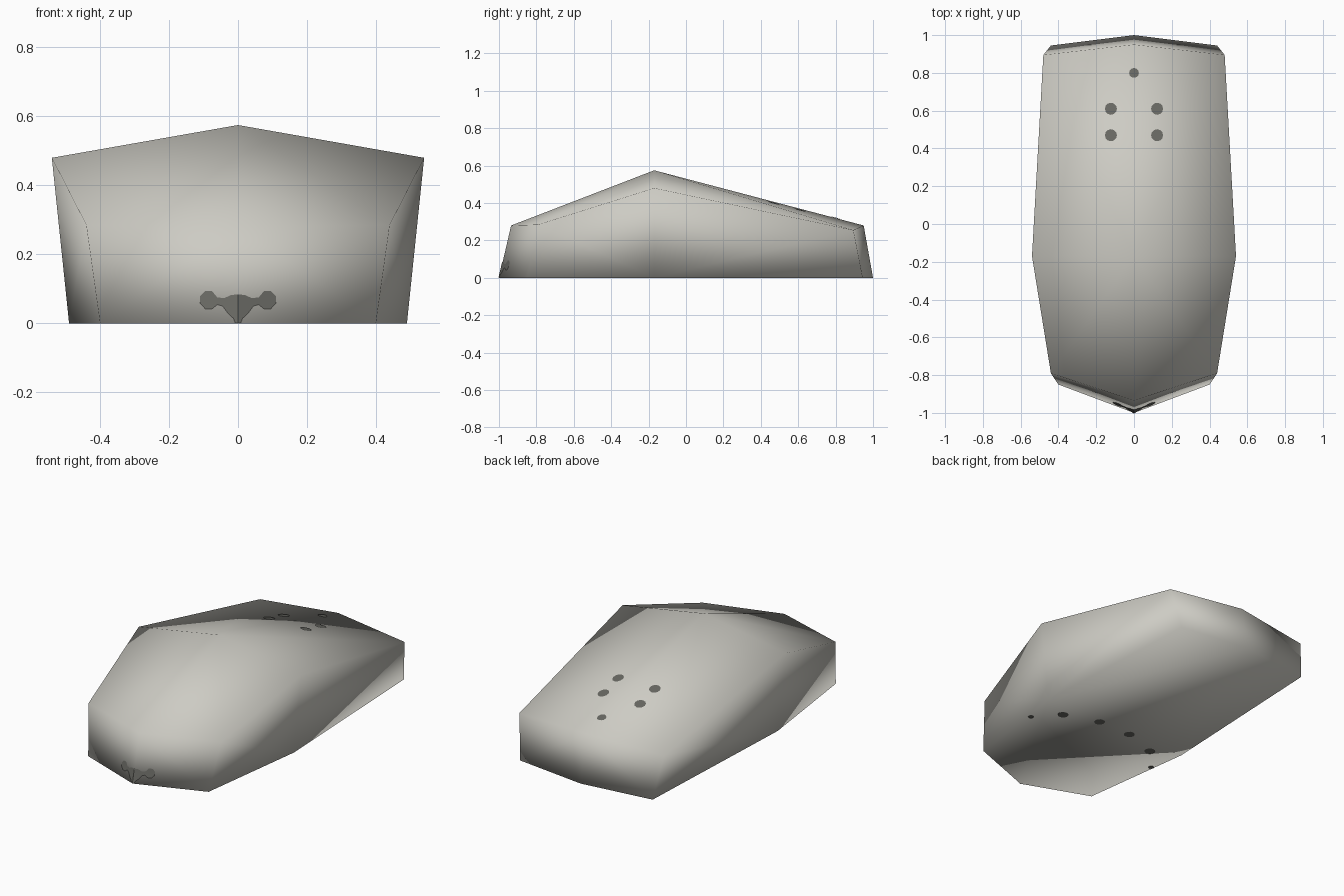
import bpy, bmesh, math
from mathutils import Vector
from mathutils.bvhtree import BVHTree

if "Cube" in bpy.data.objects:
    bpy.data.objects.remove(bpy.data.objects["Cube"])


def material(name, rgb):
    m = bpy.data.materials.new(name)
    m.diffuse_color = (*rgb, 1)
    m.use_nodes = True
    m.node_tree.nodes["Principled BSDF"].inputs["Base Color"].default_value = m.diffuse_color
    return m


shell_mat = material("warm light grey", (0.61, 0.60, 0.55))
spot_mat = material("dark grey", (0.14, 0.14, 0.125))


def finish(bm, name, mat, smooth=True):
    me = bpy.data.meshes.new(name)
    bm.to_mesh(me)
    me.materials.append(mat)
    for p in me.polygons:
        p.use_smooth = smooth
    ob = bpy.data.objects.new(name, me)
    bpy.context.collection.objects.link(ob)
    return ob


# Shell: three cross-sections (foot, shoulder, ridge), mirrored and bridged
sections = [
    ((0.40, -0.85, 0), (0.44, -0.79, 0.285), (0, -0.935, 0.28)),
    ((0.49, -0.17, 0), (0.54, -0.17, 0.48), (0, -0.17, 0.575)),
    ((0.44, 0.945, 0), (0.48, 0.895, 0.255), (0, 0.95, 0.28)),
]
bm = bmesh.new()
rings = []
for foot, shoulder, ridge in sections:
    pts = [foot, shoulder, ridge]
    pts += [(-p[0], p[1], p[2]) for p in (shoulder, foot)]
    rings.append([bm.verts.new(p) for p in pts])
for a, b in zip(rings, rings[1:]):
    for i in range(4):
        bm.faces.new((a[i], b[i], b[i + 1], a[i + 1]))

# Pointed front and rear ends, then the flat underside
for ring, y in ((rings[0], -1), (rings[2], 1)):
    tip = bm.verts.new((0, y, 0))
    bm.faces.new((tip, ring[0], ring[1], ring[2]))
    bm.faces.new((tip, ring[2], ring[3], ring[4]))
    mid = rings[1]
    bm.faces.new((tip, ring[4], mid[4], mid[0], ring[0]))
bmesh.ops.recalc_face_normals(bm, faces=bm.faces)
bmesh.ops.triangulate(bm, faces=bm.faces)
tree = BVHTree.FromBMesh(bm)
finish(bm, "shell", shell_mat)
bm.free()


def project(p, direction):
    """Drop a point on the shell and lift it slightly off the surface."""
    d = Vector(direction)
    hit = tree.ray_cast(Vector(p) - d * 3, d)[0]
    return hit - d * 0.003 if hit else None


def spot(name, x, y, r, direction):
    """Thin round plate that follows the shell."""
    b = bmesh.new()
    centre = b.verts.new(project((x, y, 0), direction))
    rim = []
    for i in range(12):
        a = math.tau * i / 12
        rim.append(b.verts.new(project((x + r * math.cos(a), y + r * math.sin(a), 0), direction)))
    for i in range(12):
        f = (centre, rim[i], rim[(i + 1) % 12])
        b.faces.new(f if direction[2] < 0 else f[::-1])
    finish(b, name, spot_mat)
    b.free()


# Spots on the rear roof
spot("roof_spot_rear", 0, 0.80, 0.026, (0, 0, -1))
for s in (-1, 1):
    for y in (0.61, 0.47):
        spot("roof_spot", s * 0.122, y, 0.032, (0, 0, -1))
    # Arc of spots on the underside
    for x, y, r in ((0.11, -0.172, 0.031), (0.32, -0.243, 0.031), (0.444, -0.378, 0.016)):
        spot("underside_spot", s * x, y, r, (0, 0, 1))

# Dark nose marking on the front, one half mirrored
half = [(0, 0.084), (0.02, 0.082), (0.04, 0.073), (0.06, 0.075), (0.075, 0.093),
        (0.095, 0.093), (0.11, 0.078), (0.11, 0.058), (0.095, 0.042), (0.075, 0.042),
        (0.06, 0.054), (0.045, 0.050), (0.03, 0.030), (0.013, 0.014), (0.008, 0.001),
        (0, 0.001)]
bm = bmesh.new()
for s in (-1, 1):
    vs = [bm.verts.new(project((s * max(x, 1e-4), 0, z), (0, 1, 0))) for x, z in half]
    bm.faces.new(vs if s < 0 else vs[::-1])
finish(bm, "nose_marking", spot_mat)
bm.free()
